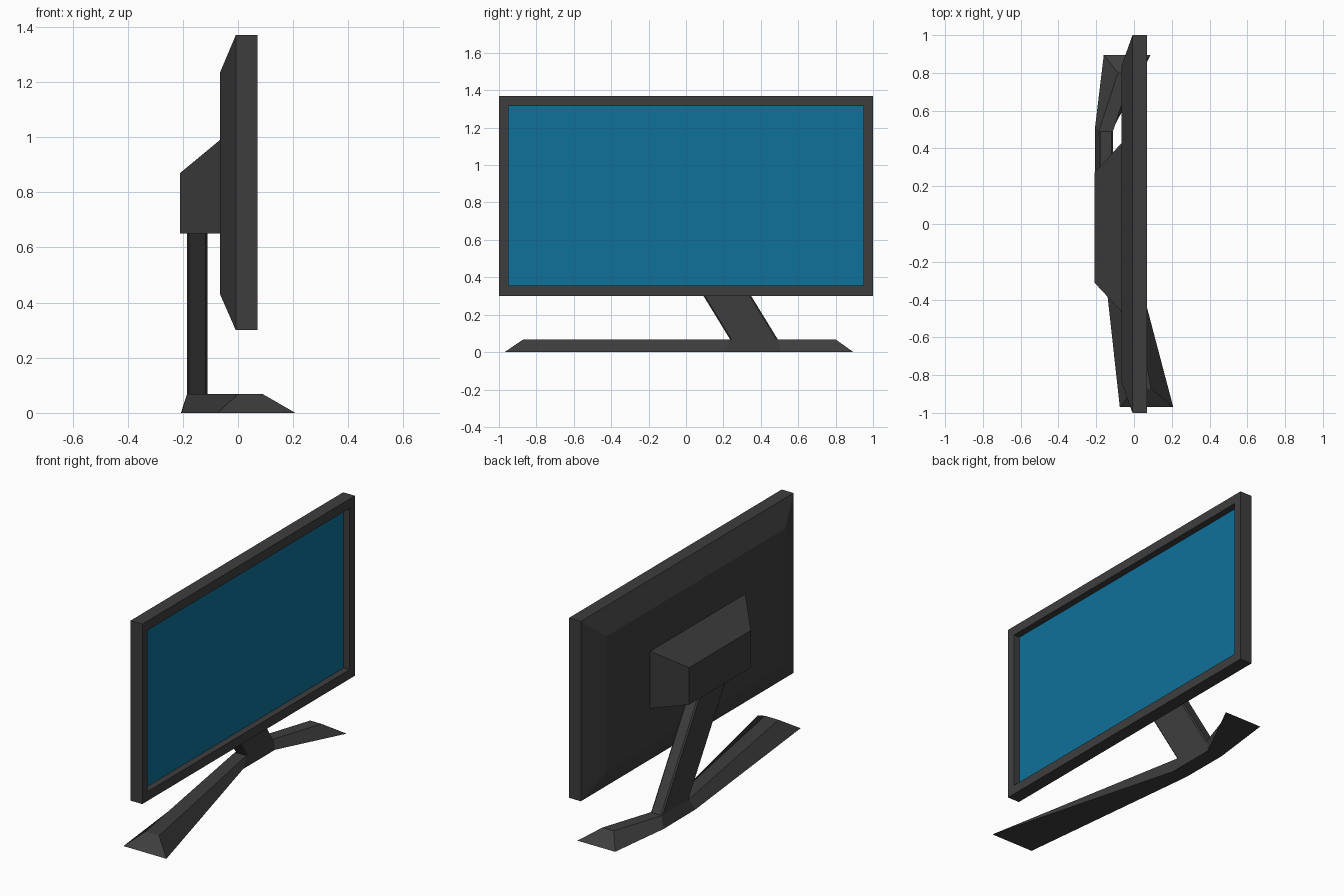
import bpy, bmesh

if "Cube" in bpy.data.objects:
    bpy.data.objects.remove(bpy.data.objects["Cube"])


def material(name, rgb):
    m = bpy.data.materials.new(name)
    m.diffuse_color = (*rgb, 1)
    m.use_nodes = True
    m.node_tree.nodes["Principled BSDF"].inputs["Base Color"].default_value = m.diffuse_color
    return m


grey = material("dark_grey", (0.048, 0.048, 0.048))
blue = material("screen_blue", (0.0045, 0.165, 0.32))


def loft(name, rings, mats=(grey,), cap_start=True, cap_end=True, end_mat=0):
    """Skin matching rings of points into a flat-faced solid."""
    bm = bmesh.new()
    loops = [[bm.verts.new(p) for p in r] for r in rings]
    n = len(loops[0])
    for a, b in zip(loops, loops[1:]):
        for i in range(n):
            j = (i + 1) % n
            bm.faces.new((a[i], a[j], b[j], b[i]))
    if cap_start:
        bm.faces.new(loops[0][::-1])
    if cap_end:
        bm.faces.new(loops[-1]).material_index = end_mat
    bmesh.ops.recalc_face_normals(bm, faces=bm.faces)
    me = bpy.data.meshes.new(name)
    bm.to_mesh(me)
    bm.free()
    for m in mats:
        me.materials.append(m)
    ob = bpy.data.objects.new(name, me)
    bpy.context.collection.objects.link(ob)
    return ob


def rect_x(x, y0, y1, z0, z1):
    return [(x, y0, z0), (x, y1, z0), (x, y1, z1), (x, y0, z1)]


# Display panel: tapered back, outer case, bezel, recessed screen
loft("display_panel", [
    rect_x(-0.065, -0.84, 0.84, 0.43, 1.235),
    rect_x(-0.008, -1.0, 1.0, 0.30, 1.37),
    rect_x(0.07, -1.0, 1.0, 0.30, 1.37),
    rect_x(0.07, -0.95, 0.95, 0.355, 1.315),
    rect_x(0.03, -0.95, 0.95, 0.355, 1.315),
], mats=(grey, blue), end_mat=1)

# Wedge-shaped housing on the back
loft("rear_housing", [
    rect_x(-0.065, -0.465, 0.43, 0.65, 0.99),
    rect_x(-0.21, -0.31, 0.27, 0.65, 0.87),
])


# Leaning post with chamfered edges
def post_ring(z, y0, y1, x0=-0.185, x1=-0.11, c=0.008):
    return [(x0 + c, y0, z), (x1 - c, y0, z), (x1, y0 + c, z), (x1, y1 - c, z),
            (x1 - c, y1, z), (x0 + c, y1, z), (x0, y1 - c, z), (x0, y0 + c, z)]


loft("post", [post_ring(0.066, 0.237, 0.492), post_ring(0.66, -0.127, 0.128)])

# Angled foot: stations of (bottom y, outer x, inner x, top y, outer x, inner x)
stations = [
    (-0.97, -0.075, 0.208, -0.87, 0.0, 0.09),
    (0.205, -0.205, -0.11, 0.235, -0.185, -0.11),
    (0.505, -0.207, -0.11, 0.495, -0.185, -0.11),
    (0.895, -0.16, 0.088, 0.80, -0.085, -0.01),
]
loft("foot", [[(xo, y, 0), (xi, y, 0), (ti, ty, 0.068), (to, ty, 0.068)]
              for y, xo, xi, ty, to, ti in stations])
